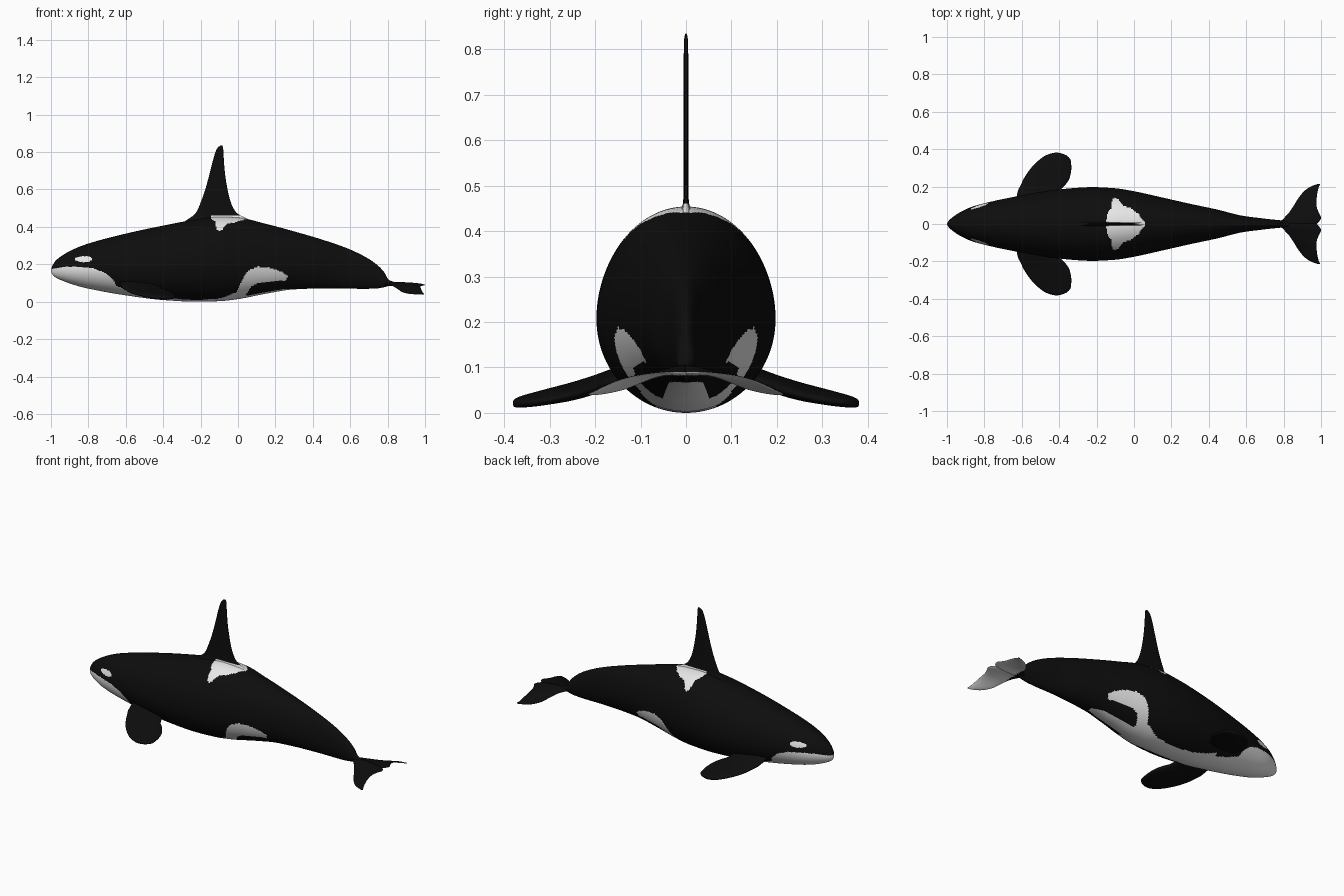
import bpy, bmesh, math
from mathutils import Vector

if "Cube" in bpy.data.objects:
    bpy.data.objects.remove(bpy.data.objects["Cube"])


def material(name, rgb):
    m = bpy.data.materials.new(name)
    m.diffuse_color = (*rgb, 1)
    m.use_nodes = True
    m.node_tree.nodes["Principled BSDF"].inputs["Base Color"].default_value = m.diffuse_color
    return m


BLACK = material("skin_black", (0.004, 0.004, 0.004))
WHITE = material("patch_white", (0.8, 0.8, 0.8))


def smooth(rows, t):
    """Monotone cubic interpolation of a table whose first column is t."""
    n = len(rows)
    i = 0
    while i < n - 2 and t > rows[i + 1][0]:
        i += 1
    h = rows[i + 1][0] - rows[i][0]
    u = (t - rows[i][0]) / h
    out = []
    for c in range(1, len(rows[0])):
        def sec(k):
            return (rows[k + 1][c] - rows[k][c]) / (rows[k + 1][0] - rows[k][0])

        def slope(k):
            if k == 0 or k == n - 1:
                return sec(min(k, n - 2))
            a, b = sec(k - 1), sec(k)
            return 0 if a * b <= 0 else 2 * a * b / (a + b)
        out.append((2*u**3 - 3*u*u + 1) * rows[i][c] + (u**3 - 2*u*u + u) * h * slope(i)
                   + (3*u*u - 2*u**3) * rows[i + 1][c] + (u**3 - u*u) * h * slope(i + 1))
    return out


def inside(poly, x, y):
    hit = False
    for (x1, y1), (x2, y2) in zip(poly, poly[1:] + poly[:1]):
        if (y1 > y) != (y2 > y) and x < x1 + (y - y1) * (x2 - x1) / (y2 - y1):
            hit = not hit
    return hit


def loft(name, rings, is_white, mirror=False):
    """Skin closed rings of points, cap the ends, colour faces by a rule."""
    bm = bmesh.new()
    loops = [[bm.verts.new(p) for p in ring] for ring in rings]
    n = len(loops[0])
    for a, b in zip(loops, loops[1:]):
        for j in range(n):
            k = (j + 1) % n
            bm.faces.new((a[j], a[k], b[k], b[j]))
    bm.faces.new(loops[0])
    bm.faces.new(loops[-1])
    bmesh.ops.recalc_face_normals(bm, faces=bm.faces)
    for f in bm.faces:
        f.smooth = True
        f.material_index = int(is_white(f.calc_center_median(), f.normal))
    me = bpy.data.meshes.new(name)
    bm.to_mesh(me)
    bm.free()
    me.materials.append(BLACK)
    me.materials.append(WHITE)
    ob = bpy.data.objects.new(name, me)
    bpy.context.collection.objects.link(ob)
    if mirror:
        mod = ob.modifiers.new("Mirror", 'MIRROR')
        mod.use_axis = (False, True, False)
        mod.use_mirror_merge = False
    return ob


# Body: x, top, bottom, half width
BODY = [(-1, .169, .161, .002), (-.992, .193, .145, .016), (-.975, .219, .13, .032),
        (-.94, .247, .113, .057), (-.88, .28, .091, .087), (-.8, .311, .07, .111),
        (-.6, .364, .034, .153), (-.4, .407, .009, .185), (-.22, .44, 0, .197),
        (-.1, .454, .003, .191), (0, .45, .014, .175), (.15, .416, .043, .142),
        (.3, .376, .066, .108), (.45, .332, .071, .076), (.58, .287, .07, .044),
        (.68, .24, .069, .031), (.74, .2, .071, .024), (.78, .16, .077, .02),
        (.805, .118, .084, .017), (.85, .1, .086, .01)]

# Painted areas: side view (x, z) and plan view (x, |y|)
CHIN = [(-1.01, .172), (-.93, .187), (-.85, .187), (-.77, .178), (-.71, .155), (-.67, .12),
        (-.65, .085), (-.58, .06), (-.5, .04), (-.44, .028), (-.35, .014), (-.25, -.01),
        (-1.01, -.01)]
FLANK = [(-.04, -.01), (-.02, .03), (0, .07), (.03, .13), (.06, .17), (.11, .188), (.18, .18),
         (.24, .157), (.267, .135), (.255, .112), (.18, .11), (.11, .102), (.07, .08),
         (.05, .05), (.03, .02), (.03, -.01)]
BELLY = [(-.5, -.01), (-.5, .1), (-.35, .065), (-.2, .06), (-.1, .07), (-.03, .1), (.03, .09),
         (.05, .05), (.15, .045), (.25, .035), (.31, .015), (.32, -.01)]
SADDLE = [(-.15, -.01), (-.145, .05), (-.122, .085), (-.117, .13), (-.1, .143), (-.083, .132),
          (-.06, .1), (-.02, .085), (.02, .058), (.06, .005), (.06, -.01)]


def body_white(c, nrm):
    x, y, z = c.x, abs(c.y), c.z
    eye = ((x + .825) / .046) ** 2 + ((z - .228) / .016) ** 2 < 1
    return (eye or inside(CHIN, x, z) or inside(FLANK, x, z)
            or (z < .15 and inside(BELLY, x, y)) or (z > .3 and inside(SADDLE, x, y)))


rings = []
RINGS, SIDES = 320, 160
for i in range(RINGS + 1):
    t = i / RINGS
    # closer rings at the nose
    x = -1 + 1.85 * (t if t > .1 else t * t / .1 * .5 + t * .5)
    top, bot, w = smooth(BODY, x)
    mid = bot + .47 * (top - bot)
    ring = []
    for j in range(SIDES):
        a = 2 * math.pi * j / SIDES
        s = math.sin(a)
        ring.append((x, w * math.cos(a), mid + s * (top - mid if s > 0 else mid - bot)))
    rings.append(ring)
loft("body", rings, body_white)


def blade_rings(rows, place, count=48, n=40, power=1.0):
    """Rows: span, leading x, trailing x, leading height, trailing height, half thickness."""
    out = []
    for i in range(count + 1):
        u = math.sin(math.pi / 2 * i / count)      # closer rings at the tip
        s = rows[0][0] + (rows[-1][0] - rows[0][0]) * u
        le, te, hl, ht, th = smooth(rows, s)
        ring = []
        for j in range(n):
            a = 2 * math.pi * j / n
            k = (1 - math.cos(a)) / 2
            t = math.copysign(abs(math.sin(a)) ** power, math.sin(a)) * th
            ring.append(place(s, le + (te - le) * k, hl + (ht - hl) * k + t))
        out.append(ring)
    return out


# Dorsal fin: upright blade, base shares the pale saddle
FIN = [(.42, -.3, .09, 0, 0, .02), (.445, -.262, .05, 0, 0, .012), (.46, -.24, .015, 0, 0, .007),
       (.48, -.222, -.012, 0, 0, .0055), (.53, -.2, -.038, 0, 0, .005),
       (.6, -.175, -.056, 0, 0, .005), (.7, -.148, -.071, 0, 0, .005),
       (.78, -.127, -.077, 0, 0, .005), (.815, -.114, -.079, 0, 0, .0045),
       (.829, -.103, -.081, 0, 0, .003), (.835, -.094, -.085, 0, 0, .001)]
loft("dorsal_fin", blade_rings(FIN, lambda s, x, t: (x, t, s), 64, 48, .6),
     lambda c, n: c.z < .463 and c.x > -.14)

# Flippers: broad rounded paddles
FLIPPER = [(.1, -.635, -.43, .108, .09, .02), (.18, -.62, -.398, .078, .062, .019),
           (.2, -.61, -.375, .071, .054, .019), (.25, -.585, -.343, .056, .039, .018),
           (.3, -.55, -.335, .044, .029, .016), (.34, -.51, -.338, .034, .023, .014),
           (.365, -.475, -.358, .027, .021, .012), (.378, -.44, -.39, .023, .02, .008),
           (.381, -.424, -.405, .022, .021, .003)]
loft("flippers", blade_rings(FLIPPER, lambda s, x, t: (x, s, t), power=.8),
     lambda c, n: False, True)

# Tail flukes: drooping blades, white underneath
FLUKE = [(0, .76, .977, .096, .09, .012), (.02, .79, .995, .095, .09, .011),
         (.035, .805, 1, .092, .09, .009), (.06, .828, .988, .084, .088, .007),
         (.1, .855, .976, .067, .083, .006), (.14, .88, .977, .051, .074, .005),
         (.18, .915, .983, .043, .058, .005), (.2, .945, .989, .041, .048, .004),
         (.214, .983, .996, .04, .042, .002)]
loft("tail_flukes", blade_rings(FLUKE, lambda s, x, t: (x, s, t)),
     lambda c, n: n.z < -.1 and c.x > .84, True)
